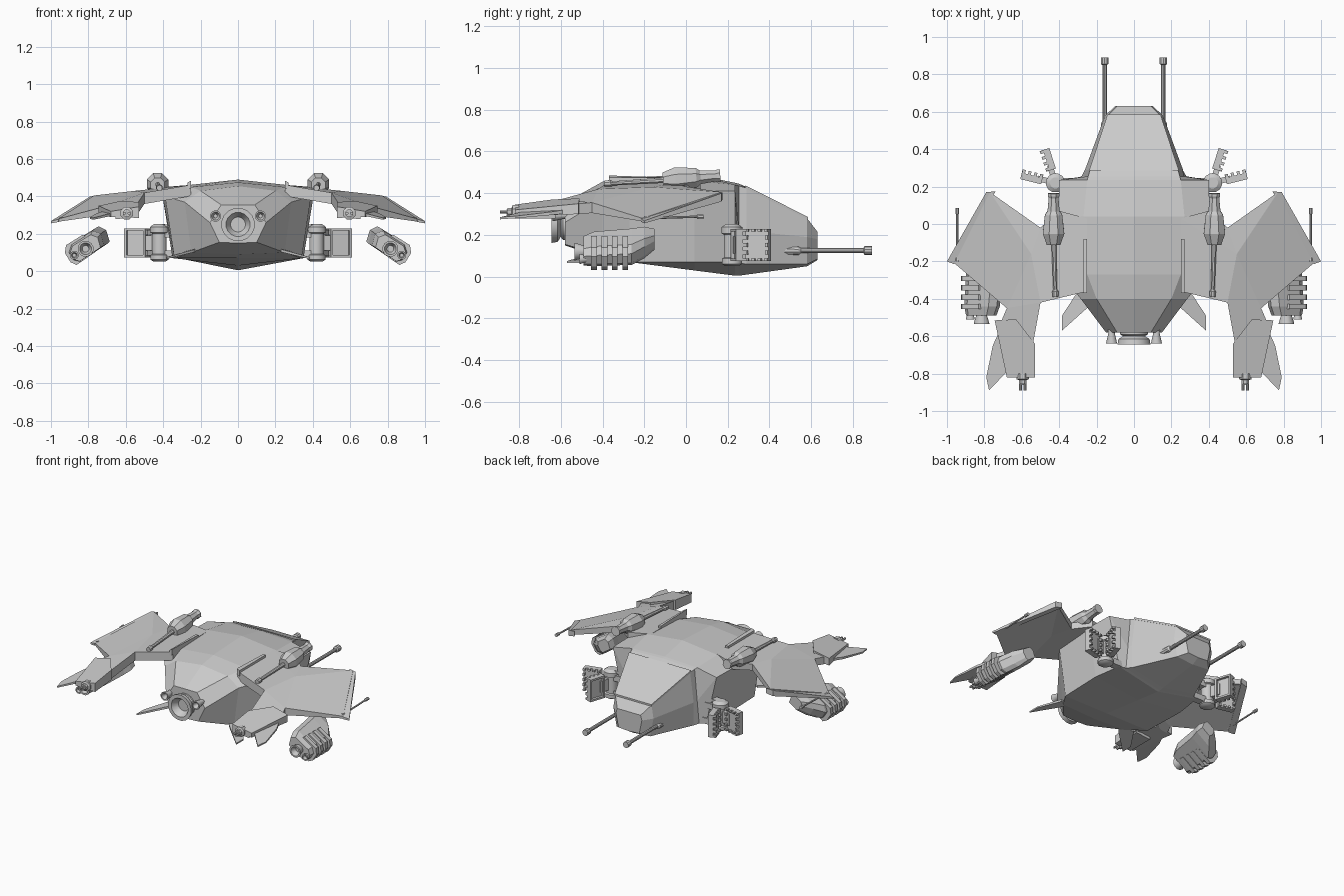
import bpy, bmesh, math
from mathutils import Vector, Matrix


def finish(name, bm, mirror=True):
    bmesh.ops.recalc_face_normals(bm, faces=bm.faces[:])
    me = bpy.data.meshes.new(name)
    bm.to_mesh(me)
    bm.free()
    ob = bpy.data.objects.new(name, me)
    bpy.context.collection.objects.link(ob)
    if mirror:
        ob.modifiers.new("Mirror", 'MIRROR').use_mirror_merge = False
    return ob


def loft(name, rings, mirror=True):
    """Closed skin through rings of equal point count."""
    bm = bmesh.new()
    vs = [[bm.verts.new(p) for p in r] for r in rings]
    n = len(rings[0])
    for a, b in zip(vs, vs[1:]):
        for i in range(n):
            j = (i + 1) % n
            bm.faces.new((a[i], a[j], b[j], b[i]))
    bm.faces.new(vs[0])
    bm.faces.new(vs[-1])
    return finish(name, bm, mirror)


def slab(name, pts, faces, mirror=True):
    """Top faces from (x, y, z, thickness) points, thickened downward."""
    bm = bmesh.new()
    top = [bm.verts.new(p[:3]) for p in pts]
    low = [bm.verts.new((p[0], p[1], p[2] - p[3])) for p in pts]
    count = {}
    for f in faces:
        bm.faces.new([top[i] for i in f])
        bm.faces.new([low[i] for i in reversed(f)])
        for a, b in zip(f, f[1:] + f[:1]):
            count.setdefault(frozenset((a, b)), []).append((a, b))
    for e in count.values():
        if len(e) == 1:
            a, b = e[0]
            bm.faces.new((top[a], low[a], low[b], top[b]))
    return finish(name, bm, mirror)


def turned(name, base, axis, profile, n=12, mirror=True):
    """Lathe of (distance, radius) pairs along an axis."""
    q = Vector((0, 0, 1)).rotation_difference(Vector(axis))
    rings = [[Vector(base) + q @ Vector((r * math.cos(2 * math.pi * (i + .5) / n),
                                         r * math.sin(2 * math.pi * (i + .5) / n), d))
              for i in range(n)] for d, r in profile]
    ob = loft(name, rings, mirror)
    if n >= 12:
        for p in ob.data.polygons:
            p.use_smooth = len(p.vertices) == 4
        ob.data.set_sharp_from_angle(angle=math.radians(35))
    return ob


def add_box(bm, m, centre, size):
    return bmesh.ops.create_cube(bm, size=1, matrix=m @ Matrix.Translation(centre) @ Matrix.Diagonal((*size, 1)))


# Hull: y, then roof centre, roof edge, shoulder, chine, keel
hull = [
    (-.58, (0, .355), (.09, .355), (.15, .26), (.10, .155), (0, .15)),
    (-.40, (0, .455), (.20, .43), (.285, .37), (.25, .10), (0, .09)),
    (-.27, (0, .475), (.25, .45), (.39, .40), (.34, .07), (0, .07)),
    (.04, (0, .49), (.27, .46), (.405, .41), (.35, .07), (0, .03)),
    (.235, (0, .45), (.25, .44), (.40, .41), (.32, .07), (0, .005)),
    (.255, (0, .445), (.245, .435), (.265, .22), (.28, .065), (0, .005)),
    (.29, (0, .43), (.235, .425), (.262, .22), (.26, .06), (0, .01)),
    (.58, (0, .28), (.14, .28), (.155, .19), (.13, .06), (0, .05)),
    (.63, (0, .215), (.09, .215), (.10, .18), (.08, .085), (0, .08)),
]
rings = []
for y, *half in hull:
    full = half + [(-x, z) for x, z in reversed(half[1:-1])]
    rings.append([(x, y, z) for x, z in full])
loft("hull", rings, False)

# Canopy plate and raised roof strips
slab("canopy", [(-.24, .285, .437, .015), (.24, .285, .437, .015),
                (.142, .585, .286, .012), (-.142, .585, .286, .012)], [[0, 1, 2, 3]], False)
slab("roof_strip", [(.25, -.08, .475, .03), (.27, -.08, .475, .03),
                    (.27, -.37, .475, .04), (.25, -.37, .485, .04)], [[0, 1, 2, 3]])
# Door panel lines on the hull side
slab("door_sill", [(.37, .19, .25, .02), (.40, .19, .25, .02),
                   (.40, .235, .25, .02), (.34, .235, .25, .02)], [[0, 1, 2, 3]])

# Wing: inner deck and drooped outer panel
slab("wing", [(.25, .03, .462, .05), (.25, -.36, .462, .06), (.50, -.42, .42, .06),
              (.68, -.45, .355, .05), (.96, -.21, .28, .015), (.77, .17, .405, .035),
              (.55, -.16, .43, .05), (.50, -.02, .435, .045), (.40, .07, .45, .045)],
     [[0, 1, 2, 6], [2, 3, 6], [0, 6, 7, 8], [6, 5, 7], [6, 3, 4, 5]])
slab("wing_edge", [(.74, .175, .405, .035), (.79, .17, .40, .04), (1, -.20, .268, .012),
                   (.96, -.215, .278, .015)], [[0, 1, 2, 3]])
turned("wingtip_probe", (.945, -.20, .28), (0, 1, .03), [(0, .012), (.04, .006), (.25, .006), (.255, .011), (.285, .011)], 8)

# Tail boom with lower housing, fin and gun
slab("boom_root", [(.50, -.42, .42, .06), (.68, -.45, .355, .05), (.71, -.52, .35, .05),
                   (.63, -.53, .365, .05), (.54, -.64, .36, .06)], [[0, 1, 2, 3, 4]])
slab("boom", [(.63, -.51, .375, .06), (.745, -.515, .35, .05), (.68, -.82, .32, .03),
              (.53, -.82, .345, .06), (.53, -.64, .37, .07)], [[0, 1, 2, 3, 4]])
slab("boom_fin", [(.71, -.55, .325, .02), (.755, -.65, .31, .015), (.79, -.82, .29, .01),
                  (.775, -.89, .285, .01), (.68, -.79, .31, .015)], [[0, 1, 2, 3, 4]])
bm = bmesh.new()
add_box(bm, Matrix.Rotation(math.radians(6), 4, 'Y'), (.567, -.72, .365), (.11, .19, .04))
finish("boom_housing", bm)
turned("boom_gun", (.595, -.80, .31), (0, -1, 0), [(0, .035), (.03, .035), (.035, .022), (.055, .022), (.055, .012), (.06, .012)], 8)
for x in (.583, .607):
    turned("boom_gun_barrel", (x, -.84, .31), (0, -1, 0), [(0, .008), (.05, .008)], 8)

# Roof cannon
turned("roof_cannon", (.43, -.11, .462), (0, 1, .08),
       [(0, .04), (.06, .062), (.16, .05), (.18, .035), (.25, .028), (.26, .033), (.275, .033)], 8)
turned("roof_cannon_feed", (.42, -.39, .445), (.03, 1, .06), [(0, .016), (.03, .018), (.04, .011), (.3, .014)], 8)

# Nose guns
turned("nose_gun", (.157, .40, .125), (0, 1, 0), [(0, .028), (.14, .02), (.15, .012), (.45, .012), (.455, .021), (.49, .021)], 10)

# Main and small rear nozzles, hollow
turned("main_nozzle", (0, -.57, .25), (0, -1, 0),
       [(0, .075), (.02, .075), (.03, .06), (.045, .085), (.075, .09), (.075, .065), (.03, .04)], 16, False)
turned("side_nozzle", (.12, -.555, .295), (0, -1, 0), [(0, .02), (.03, .018), (.08, .03), (.085, .03), (.085, .022), (.05, .01)], 12)

# Lower rear fins
slab("belly_fin", [(.20, -.38, .13, .015), (.24, -.44, .115, .015), (.385, -.57, .075, .01),
                   (.385, -.49, .075, .01), (.30, -.36, .10, .015)], [[0, 1, 2, 3, 4]])

# Tilted engine pod
tilt = math.radians(-32)
HEX = [(1, .45), (.65, 1), (-.7, 1), (-1, .3), (-.8, -.9), (.75, -1), (1, -.5)]


def pod_ring(y, cx, cz, a, b):
    c, s = math.cos(tilt), math.sin(tilt)
    return [(cx + u * a * c - v * b * s, y, cz + u * a * s + v * b * c) for u, v in HEX]


loft("engine_pod", [pod_ring(-.49, .815, .125, .085, .045), pod_ring(-.44, .81, .135, .10, .052),
                    pod_ring(-.26, .795, .145, .105, .055), pod_ring(-.20, .765, .165, .08, .053),
                    pod_ring(-.15, .74, .18, .045, .038)])
for y in (-.455, -.405, -.355, -.305):
    loft("pod_rib", [pod_ring(y + d, .845, .115, .078, .06) for d in (0, .028)])
turned("pod_nozzle", (.815, -.47, .12), (0, -1, 0), [(0, .03), (.02, .03), (.06, .043), (.065, .043), (.065, .032), (.03, .018)], 12)
turned("pod_small_nozzle", (.875, -.45, .085), (0, -1, 0), [(0, .014), (.02, .014), (.055, .024), (.06, .024), (.06, .016), (.04, .01)], 12)

# Swivel hub with its hull mount
turned("rack_hub", (.42, .22, .052), (0, 0, 1),
       [(0, .035), (.01, .05), (.035, .05), (.04, .04), (.15, .04), (.155, .052), (.185, .052), (.2, .03)], 12)
bm = bmesh.new()
for z in (.09, .20):
    add_box(bm, Matrix(), (.36, .22, z), (.12, .05, .04))
finish("rack_mount", bm)

# Two toothed rack plates in a V; teeth face the inside of the V
for ang, side in ((14, 1), (72, -1)):
    m = Matrix.Translation((.42, .22, .152)) @ Matrix.Rotation(math.radians(ang), 4, 'Z')
    bm = bmesh.new()
    add_box(bm, m, (.065, 0, 0), (.07, .03, .08))
    add_box(bm, m, (.13, 0, 0), (.115, .018, .155))
    out = -side * .016
    for z in (-.071, .071):
        add_box(bm, m, (.13, out, z), (.115, .02, .013))
        for x in (.082, .114, .146, .178):
            add_box(bm, m, (x, side * .017, z), (.016, .022, .013))
    for x in (.079, .181):
        add_box(bm, m, (x, out, 0), (.013, .02, .155))
        for z in (-.036, 0, .036):
            add_box(bm, m, (x, side * .017, z), (.013, .022, .018))
    finish("rack_plate", bm)
